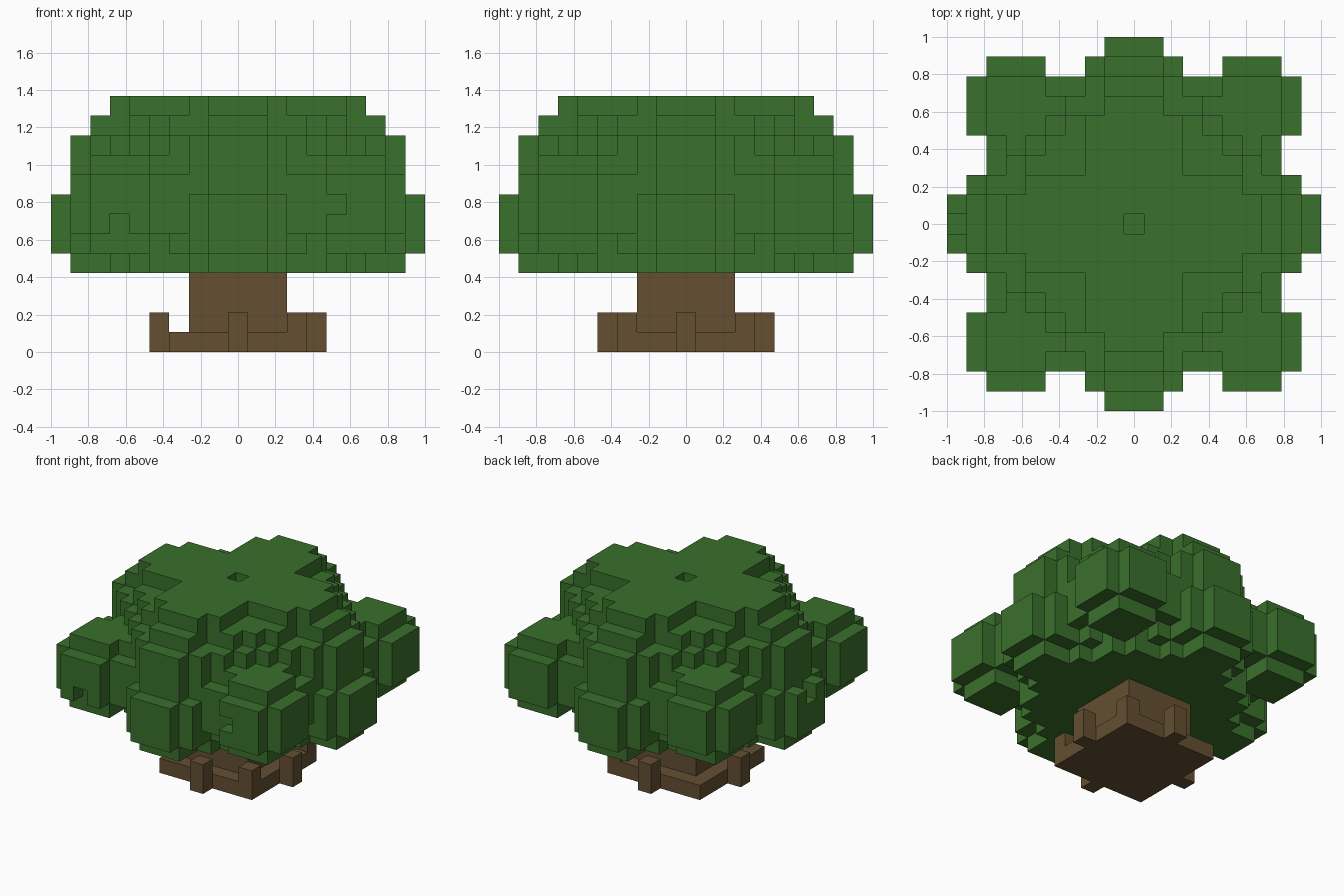
import bpy
import bmesh
from mathutils import Vector

U = 2 / 19  # edge length of one block

if "Cube" in bpy.data.objects:
    bpy.data.objects.remove(bpy.data.objects["Cube"], do_unlink=True)


def material(name, rgb):
    mat = bpy.data.materials.new(name)
    mat.use_nodes = True
    mat.diffuse_color = (*rgb, 1)
    bsdf = mat.node_tree.nodes["Principled BSDF"]
    bsdf.inputs["Base Color"].default_value = (*rgb, 1)
    bsdf.inputs["Roughness"].default_value = 0.9
    return mat


def box(x0, x1, y0, y1, z0, z1):
    """Filled block range, both ends included."""
    return {(x, y, z) for x in range(x0, x1 + 1)
            for y in range(y0, y1 + 1) for z in range(z0, z1 + 1)}


def clump(cx, cy, cz):
    """Five-block cube without its edges: a rounded leaf ball."""
    return {(cx + x, cy + y, cz + z) for x, y, z in box(-2, 2, -2, 2, -2, 2)
            if [abs(x), abs(y), abs(z)].count(2) <= 1}


def disc(limit, z):
    return {(x, y, z) for x, y, _ in box(-8, 8, -8, 8, 0, 0)
            if x * x + y * y <= limit}


def four_ways(cells):
    """Repeat cells at quarter turns about the z axis."""
    out = set()
    for x, y, z in cells:
        out |= {(x, y, z), (-y, x, z), (-x, -y, z), (y, -x, z)}
    return out


def build(name, cells, mat):
    """Mesh the exposed sides of the blocks."""
    bm = bmesh.new()
    corners = {}

    def corner(p):
        key = tuple(round(c * 2) for c in p)
        if key not in corners:
            corners[key] = bm.verts.new((p.x * U, p.y * U, p.z * U))
        return corners[key]

    for cell in sorted(cells):
        centre = Vector(cell) + Vector((0, 0, 0.5))
        for axis in range(3):
            for sign in (-1, 1):
                n, a, b = Vector(), Vector(), Vector()
                n[axis] = sign
                a[(axis + 1) % 3] = 0.5
                b[(axis + 2) % 3] = 0.5 * sign
                if tuple(int(c + d) for c, d in zip(cell, n)) in cells:
                    continue
                m = centre + n / 2
                bm.faces.new([corner(p) for p in
                              (m - a - b, m + a - b, m + a + b, m - a + b)])
    mesh = bpy.data.meshes.new(name)
    bm.to_mesh(mesh)
    bm.free()
    mesh.materials.append(mat)
    obj = bpy.data.objects.new(name, mesh)
    bpy.context.collection.objects.link(obj)
    return obj


leaf_green = material("leaf green", (0.042, 0.162, 0.025))
bark_brown = material("bark brown", (0.130, 0.078, 0.032))

# Trunk with a low plinth, four root stubs and two corner knobs
trunk = box(-2, 2, -2, 2, 0, 3) | box(-3, 3, -3, 3, 0, 0)
trunk |= four_ways(box(4, 4, 0, 0, 0, 1))
trunk |= {(3, -3, 1), (3, 3, 1)}
build("trunk", trunk, bark_brown)

# Leafy core, a stack of discs that narrows at both ends
leaves = set()
for level, limit in enumerate((41, 50, 58, 58, 58, 53, 45, 37), start=4):
    leaves |= disc(limit, level)

# Leaf balls: low and high on each side, one at each corner
leaves |= four_ways(clump(7, 0, 6) | clump(6, 0, 9) | clump(6, 6, 7))

# Cross-shaped crown with a dimple in the middle
leaves |= four_ways(box(0, 6, -1, 1, 12, 12) | box(0, 5, -2, 2, 12, 12))

# Single missing blocks
leaves -= {(0, 0, 12), (-6, -8, 6), (5, -8, 7), (-9, 0, 7)}
build("foliage", leaves, leaf_green)
